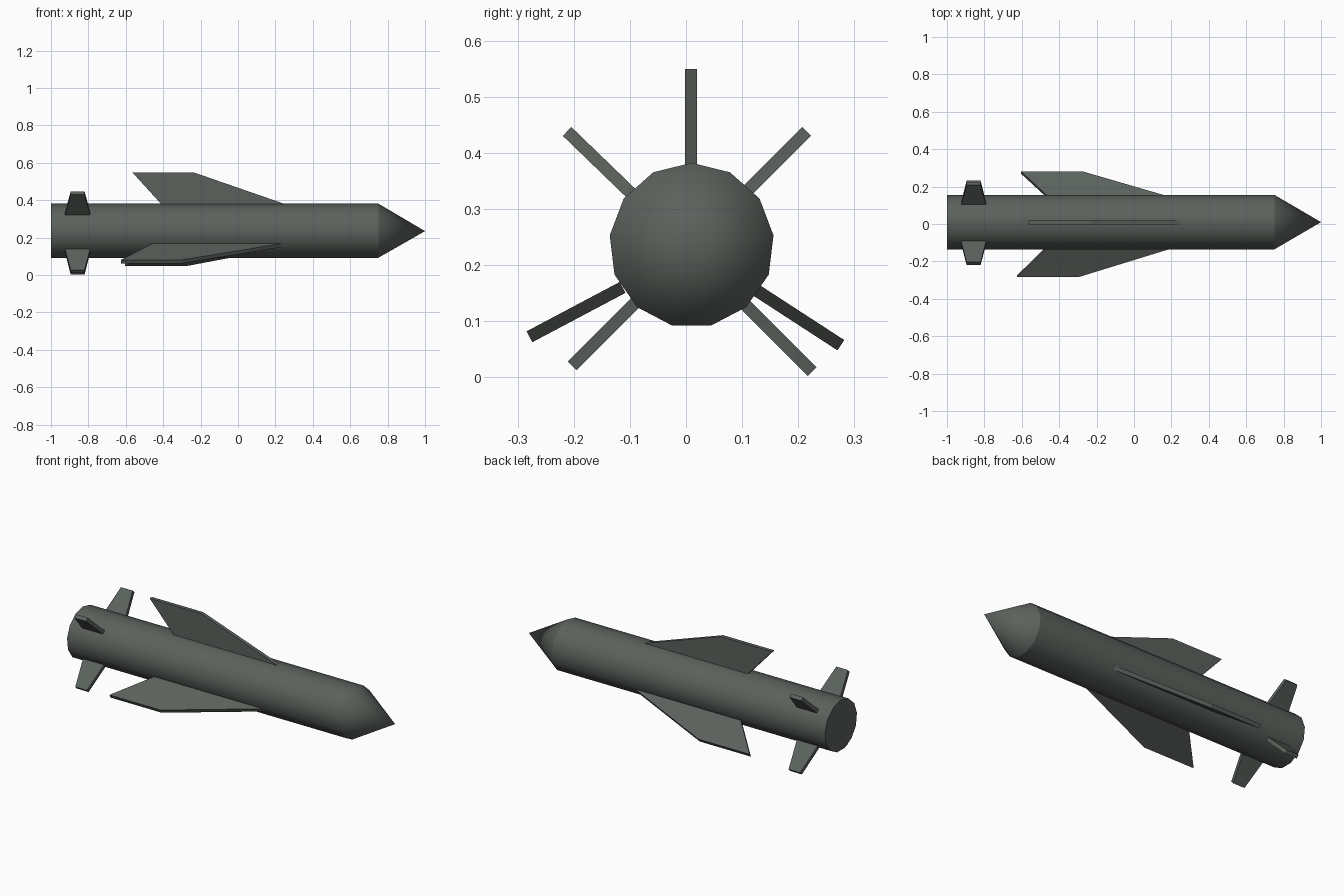
import bpy
import bmesh
import math
from mathutils import Vector

if "Cube" in bpy.data.objects:
    bpy.data.objects.remove(bpy.data.objects["Cube"])

SIDES = 13
RADIUS = 0.147
AXIS_Y, AXIS_Z = 0.01, 0.235
THICKNESS = 0.022

paint = bpy.data.materials.new("dark_grey_green")
paint.use_nodes = True
color = (0.105, 0.12, 0.107, 1)
paint.diffuse_color = color
paint.node_tree.nodes["Principled BSDF"].inputs["Base Color"].default_value = color


def finish(name, bm):
    bmesh.ops.recalc_face_normals(bm, faces=bm.faces)
    mesh = bpy.data.meshes.new(name)
    bm.to_mesh(mesh)
    bm.free()
    mesh.materials.append(paint)
    obj = bpy.data.objects.new(name, mesh)
    bpy.context.collection.objects.link(obj)
    return obj


def ring(bm, x):
    points = []
    for i in range(SIDES):
        a = math.pi / 2 + math.tau * i / SIDES
        points.append(bm.verts.new((x, AXIS_Y + RADIUS * math.cos(a),
                                    AXIS_Z + RADIUS * math.sin(a))))
    return points


def smooth(obj):
    bpy.ops.object.select_all(action="DESELECT")
    obj.select_set(True)
    bpy.context.view_layer.objects.active = obj
    bpy.ops.object.shade_smooth_by_angle(angle=math.radians(28.5))


def fin(name, root, tip, root_chord, tip_chord):
    """Flat swept plate between a root and a tip point in the y-z plane."""
    bm = bmesh.new()
    root, tip = Vector((0, *root)), Vector((0, *tip))
    normal = (tip - root).normalized().cross(Vector((1, 0, 0)))
    outline = [(root_chord[0], root), (root_chord[1], root),
               (tip_chord[1], tip), (tip_chord[0], tip)]
    offset = normal * THICKNESS / 2
    face = bm.faces.new([bm.verts.new(p + Vector((x, 0, 0)) - offset)
                         for x, p in outline])
    extruded = bmesh.ops.extrude_face_region(bm, geom=[face], use_keep_orig=True)
    moved = [g for g in extruded["geom"] if isinstance(g, bmesh.types.BMVert)]
    bmesh.ops.translate(bm, verts=moved, vec=offset * 2)
    finish(name, bm)


# Straight tube with a closed tail
bm = bmesh.new()
rear, front = ring(bm, -1), ring(bm, 0.75)
bm.faces.new(rear)
bm.faces.new(front)
for i in range(SIDES):
    j = (i + 1) % SIDES
    bm.faces.new((rear[i], rear[j], front[j], front[i]))
smooth(finish("body_tube", bm))

# Pointed nose
bm = bmesh.new()
base = ring(bm, 0.75)
point = bm.verts.new((1, AXIS_Y, AXIS_Z))
bm.faces.new(base)
for i in range(SIDES):
    bm.faces.new((base[i], base[(i + 1) % SIDES], point))
smooth(finish("nose_cone", bm))

# Three swept main wings: root, tip, trailing tip corner
wings = {
    "top_wing": ((0.009, 0.362), (0.009, 0.549), -0.565),
    "left_wing": ((0.119, 0.159), (0.276, 0.057), -0.605),
    "right_wing": ((-0.113, 0.16), (-0.279, 0.072), -0.625),
}
for name, (root, tip, x) in wings.items():
    fin(name, root, tip, (x + 0.17, x + 0.867), (x, x + 0.328))

# Four small tapered tail fins
tails = {
    "upper_right_tail_fin": ((-0.096, 0.326), (-0.212, 0.438)),
    "upper_left_tail_fin": ((0.104, 0.327), (0.215, 0.438)),
    "lower_right_tail_fin": ((-0.089, 0.134), (-0.203, 0.02)),
    "lower_left_tail_fin": ((0.105, 0.13), (0.225, 0.01)),
}
for name, (root, tip) in tails.items():
    fin(name, root, tip, (-0.925, -0.79), (-0.895, -0.82))
